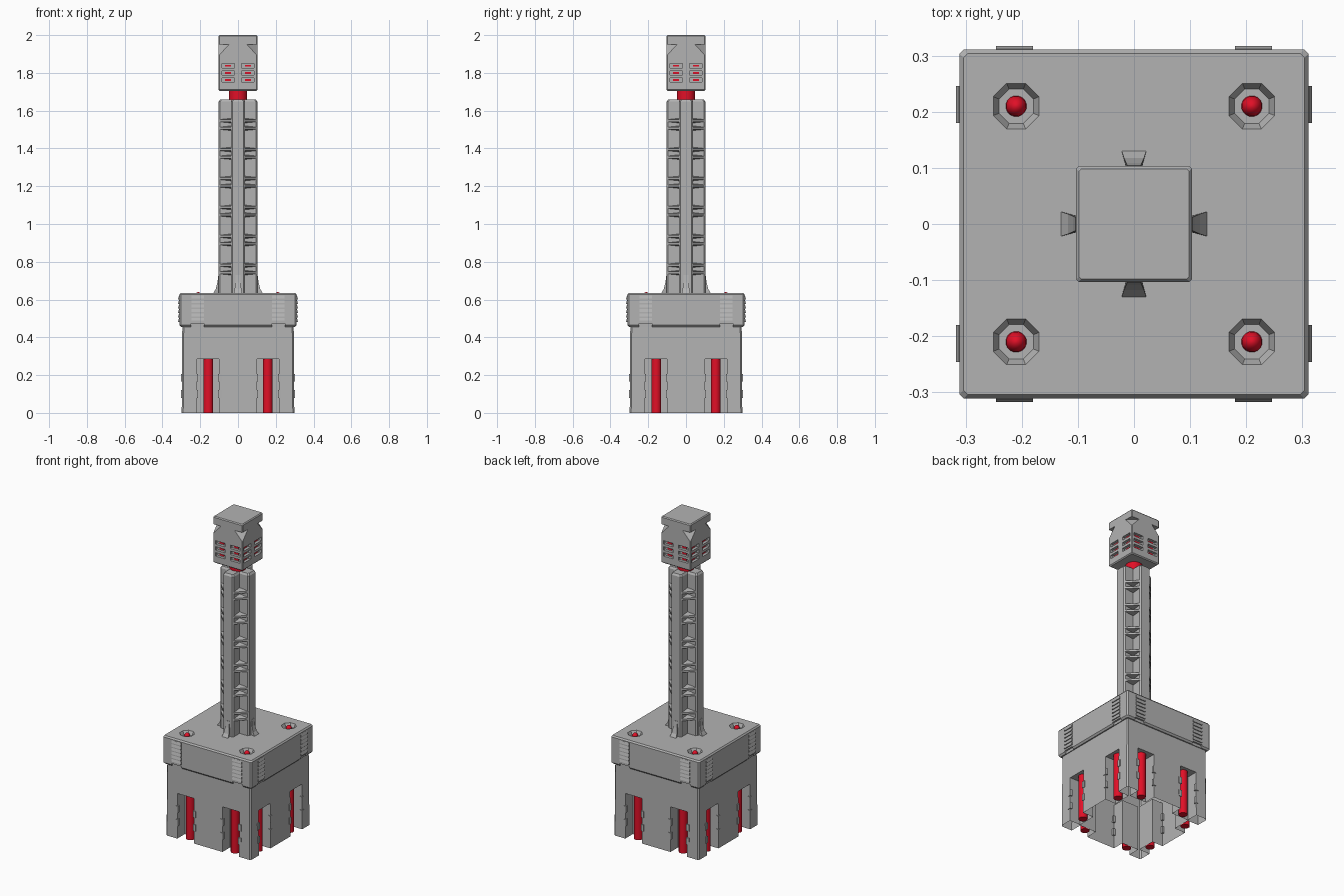
import bpy, bmesh
from math import cos, sin, pi
from mathutils import Matrix, Vector

old = bpy.data.objects.get("Cube")
if old:
    bpy.data.objects.remove(old, do_unlink=True)


def material(name, color):
    m = bpy.data.materials.new(name)
    m.use_nodes = True
    m.diffuse_color = color
    m.node_tree.nodes["Principled BSDF"].inputs["Base Color"].default_value = color
    return m


grey = material("metal grey", (0.45, 0.45, 0.45, 1))
red = material("signal red", (0.75, 0.005, 0.02, 1))


def finish(name, bm, mat, smooth=False):
    bmesh.ops.recalc_face_normals(bm, faces=bm.faces)
    mesh = bpy.data.meshes.new(name)
    bm.to_mesh(mesh)
    bm.free()
    ob = bpy.data.objects.new(name, mesh)
    bpy.context.collection.objects.link(ob)
    mesh.materials.append(mat)
    if smooth:
        bpy.ops.object.select_all(action='DESELECT')
        ob.select_set(True)
        bpy.context.view_layer.objects.active = ob
        bpy.ops.object.shade_smooth_by_angle()
    return ob


def hull(bm, pts, turn=0):
    """Convex solid around points, turned by quarter turns about z."""
    rot = Matrix.Rotation(turn * pi / 2, 3, 'Z')
    verts = [bm.verts.new(rot @ Vector(p)) for p in pts]
    res = bmesh.ops.convex_hull(bm, input=verts)
    faces = [g for g in res["geom"] if isinstance(g, bmesh.types.BMFace)]
    edges = list({e for f in faces for e in f.edges})
    bmesh.ops.dissolve_limit(bm, angle_limit=0.01, verts=verts, edges=edges)


def box(bm, x, y, z, turn=0):
    hull(bm, [(a, b, c) for a in x for b in y for c in z], turn)


def span(side, a, b):
    return (side * a, side * b)


def loft(bm, rings):
    loops = [[bm.verts.new(p) for p in r] for r in rings]
    for a, b in zip(loops, loops[1:]):
        for i in range(len(a)):
            j = (i + 1) % len(a)
            bm.faces.new((a[i], a[j], b[j], b[i]))
    bm.faces.new(loops[0])
    bm.faces.new(loops[-1])


def around(arm, z):
    """Repeat a short run of points four times around z."""
    return [Matrix.Rotation(k * pi / 2, 3, 'Z') @ Vector((x, y, z))
            for k in range(4) for x, y in arm]


def square(h, z, c=0.008):
    return around([(h, c - h), (h, h - c)], z)


def plus(h, w, z, c=0.008):
    return around([(h - c, -w), (h, c - w), (h, w - c), (h - c, w), (w, w)], z)


def circle(x, y, z, r, n):
    return [(x + r * cos((i + 0.5) * 2 * pi / n), y + r * sin((i + 0.5) * 2 * pi / n), z)
            for i in range(n)]


def cut(ob, bm):
    """Subtract a set of solids, then drop the helper."""
    cutter = finish("cutter", bm, grey)
    cutter.hide_render = True
    mod = ob.modifiers.new("cut", 'BOOLEAN')
    mod.object, mod.solver = cutter, 'EXACT'
    bpy.context.view_layer.objects.active = ob
    bpy.ops.object.modifier_apply(modifier=mod.name)
    bpy.data.objects.remove(cutter, do_unlink=True)


def open_bottom(ob, z):
    bm = bmesh.new()
    bm.from_mesh(ob.data)
    low = [f for f in bm.faces if f.normal.z < -0.9 and f.calc_center_median().z < z]
    bmesh.ops.delete(bm, geom=low, context='FACES')
    bm.to_mesh(ob.data)
    bm.free()


SIDES = (-1, 1)
CORNERS = [(sx * 0.21, sy * 0.21) for sx in SIDES for sy in SIDES]

# Base block with its overhanging cap
bm = bmesh.new()
loft(bm, [square(h, z) for h, z in ((0.298, 0), (0.295, 0.455), (0.302, 0.455),
                                    (0.311, 0.465), (0.311, 0.626), (0.304, 0.635))])
base = finish("base", bm, grey)

# Rod slots, cap edge notches and round wells
bm = bmesh.new()
for k in range(4):
    for s in SIDES:
        box(bm, span(s, 0.10, 0.217), (-0.35, -0.222), (-0.1, 0.285), k)
        box(bm, span(s, 0.18, 0.25), (-0.35, -0.300), (0.44, 0.472), k)
for x, y in CORNERS:
    hull(bm, circle(x, y, 0.612, 0.033, 8) + circle(x, y, 0.645, 0.049, 8))
cut(base, bm)
open_bottom(base, 0.01)

# Red rods and slot clips
rods, clips, slats = bmesh.new(), bmesh.new(), bmesh.new()
for k in range(4):
    for s in SIDES:
        x = s * 0.157
        hull(rods, circle(x, -0.252, 0, 0.026, 20) + circle(x, -0.252, 0.284, 0.026, 20), k)
        for z in (0.08, 0.165):
            for a, b in ((0.086, 0.106), (0.211, 0.231)):
                box(clips, span(s, a, b), (-0.301, -0.285), (z, z + 0.042), k)
        # Sloped vent slats near the cap corners
        for i in range(6):
            z = 0.482 + i * 0.0235
            x0, x1 = span(s, 0.18, 0.246)
            hull(slats, [(x, y, z + dz) for x in (x0, x1)
                         for y, dz in ((-0.305, 0), (-0.317, 0), (-0.317, 0.006),
                                       (-0.312, 0.021), (-0.305, 0.021))], k)
finish("rods", rods, red, True)
finish("slot_clips", clips, grey)
finish("vent_slats", slats, grey)

# Lamp domes in the wells
bm = bmesh.new()
for x, y in CORNERS:
    loft(bm, [circle(x, y, 0.61 + 0.03 * sin(t), 0.019 * cos(t), 16)
              for t in (0, 0.4, 0.8, 1.15, 1.45)])
domes = finish("lamp_domes", bm, red, True)
open_bottom(domes, 0.611)

# Cross-shaped tower
bm = bmesh.new()
loft(bm, [plus(0.102, 0.037, 0.63), plus(0.102, 0.037, 1.648), plus(0.094, 0.03, 1.66)])
tower = finish("tower", bm, grey)
open_bottom(tower, 0.64)

# Paired gussets in the tower corners, and flared feet
ribs, feet = bmesh.new(), bmesh.new()
for k in range(4):
    for i in range(6):
        for z in (0.742 + i * 0.153, 0.782 + i * 0.153):
            hull(ribs, [(0.03, 0.03, z - 0.014), (0.03, 0.03, z + 0.014)] +
                 [(x, y, z + d) for x, y in ((0.098, 0.036), (0.036, 0.098))
                  for d in (-0.006, 0.006)], k)
    profile = ((0.104, 0.012, 0.73), (0.109, 0.014, 0.69), (0.118, 0.018, 0.655),
               (0.131, 0.022, 0.634))
    for (ya, wa, za), (yb, wb, zb) in zip(profile, profile[1:]):
        hull(feet, [(s * w, -y, z) for s in SIDES
                    for w, y, z in ((wa, ya, za), (wb, yb, zb), (0.013, 0.095, za),
                                    (0.013, 0.095, zb))], k)
finish("tower_gussets", ribs, grey)
finish("tower_feet", feet, grey)

# Red neck
bm = bmesh.new()
loft(bm, [circle(0, 0, z, 0.048, 24) for z in (1.655, 1.715)])
finish("neck", bm, red, True)

# Head block with vent openings and notched corners
bm = bmesh.new()
loft(bm, [square(h, z, 0.004) for h, z in ((0.097, 1.705), (0.103, 1.711),
                                           (0.103, 1.994), (0.098, 2.0))])
head = finish("head", bm, grey)
bm, glow = bmesh.new(), bmesh.new()
H = 0.103
for k in range(4):
    for s in SIDES:
        for z in (1.762, 1.80, 1.838):
            box(bm, span(s, 0.018, 0.086), (-0.12, -0.086), (z - 0.011, z + 0.011), k)
            box(glow, span(s, 0.036, 0.068), (-0.09, -0.084), (z - 0.005, z + 0.005), k)
    hull(bm, [(H + 0.01, H + 0.01, 1.868), (H + 0.01, H + 0.01, 1.95),
              (H - 0.065, H + 0.01, 1.95), (H + 0.01, H - 0.065, 1.95)], k)
cut(head, bm)
finish("head_vent_lights", glow, red)
